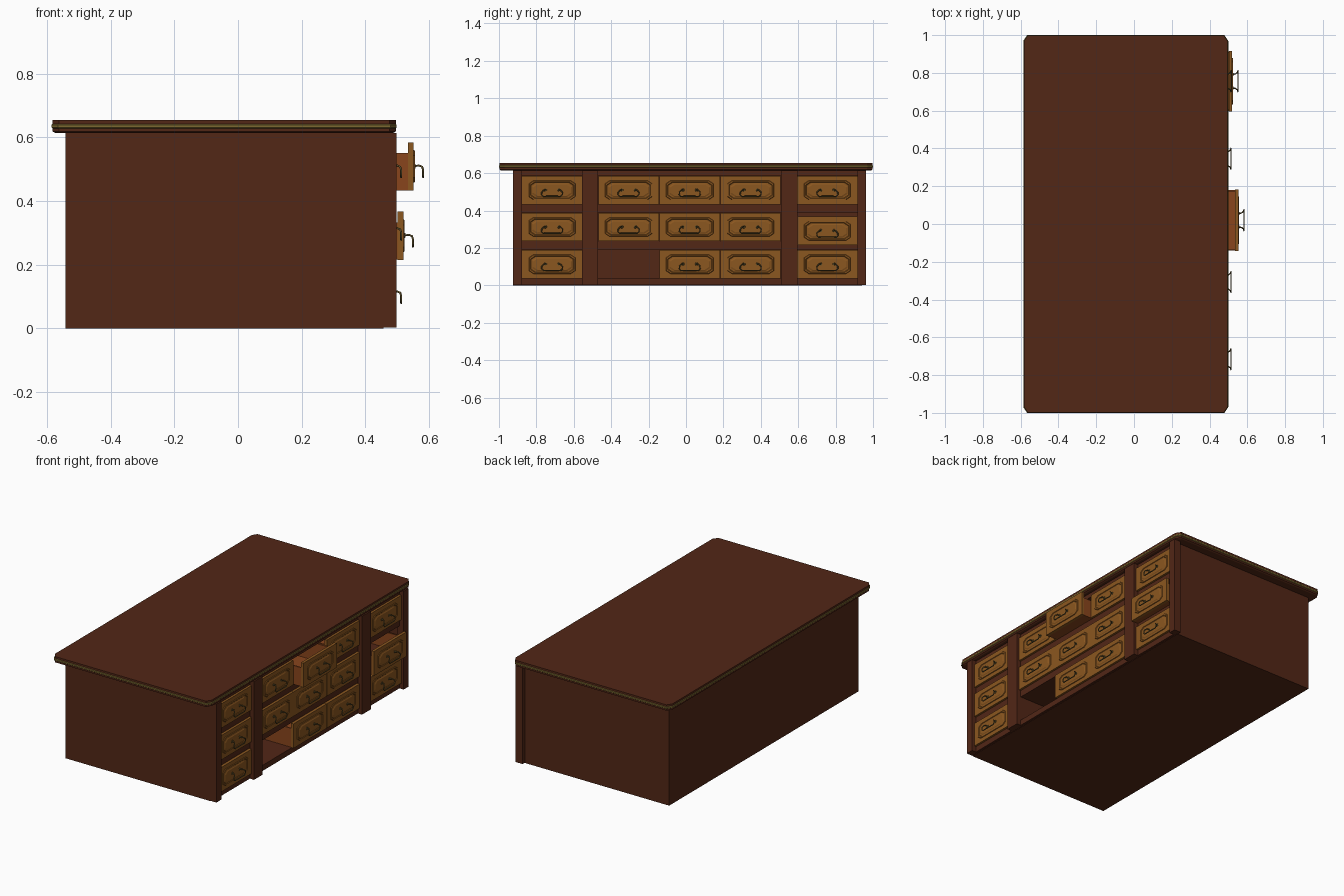
import bpy, bmesh
from mathutils import Vector

if "Cube" in bpy.data.objects:
    bpy.data.objects.remove(bpy.data.objects["Cube"])


def material(name, rgb):
    m = bpy.data.materials.new(name)
    m.diffuse_color = (*rgb, 1)
    m.use_nodes = True
    m.node_tree.nodes["Principled BSDF"].inputs["Base Color"].default_value = m.diffuse_color
    return m


DARK = material("dark_wood", (0.085, 0.02, 0.008))
FRONT = material("drawer_wood", (0.26, 0.095, 0.014))
BOX = material("drawer_box_wood", (0.25, 0.06, 0.012))
GOLD = material("gold_trim", (0.20, 0.14, 0.03))
BRASS = material("dark_brass", (0.12, 0.085, 0.025))


def finish(name, bm, mat):
    bmesh.ops.recalc_face_normals(bm, faces=bm.faces)
    me = bpy.data.meshes.new(name)
    bm.to_mesh(me)
    bm.free()
    me.materials.append(mat)
    ob = bpy.data.objects.new(name, me)
    bpy.context.collection.objects.link(ob)
    return ob


def add_box(bm, x0, x1, y0, y1, z0, z1):
    vs = bmesh.ops.create_cube(bm, size=1)["verts"]
    for v in vs:
        v.co = Vector(((x0 + x1) / 2 + v.co.x * (x1 - x0),
                       (y0 + y1) / 2 + v.co.y * (y1 - y0),
                       (z0 + z1) / 2 + v.co.z * (z1 - z0)))


def boxes(name, mat, *dims):
    bm = bmesh.new()
    for d in dims:
        add_box(bm, *d)
    return finish(name, bm, mat)


def octagon(a0, a1, b0, b1, ca, cb):
    return [(a0 + ca, b0), (a1 - ca, b0), (a1, b0 + cb), (a1, b1 - cb),
            (a1 - ca, b1), (a0 + ca, b1), (a0, b1 - cb), (a0, b0 + cb)]


def loft(name, rings, mat):
    """Closed solid through a list of matching point rings."""
    bm = bmesh.new()
    rows = [[bm.verts.new(p) for p in r] for r in rings]
    n = len(rows[0])
    for a, b in zip(rows, rows[1:]):
        for i in range(n):
            j = (i + 1) % n
            bm.faces.new((a[i], a[j], b[j], b[i]))
    bm.faces.new(rows[0])
    bm.faces.new(rows[-1])
    return finish(name, bm, mat)


# Table top: three stepped layers with clipped corners
def top_layer(name, mat, levels):
    loft(name, [[(x, y, z) for x, y in octagon(-0.586 + d, 0.499 - d, -1 + d, 1 - d, 0.02, 0.03)]
                for d, z in levels], mat)


top_layer("top_lower_moulding", DARK, [(0.012, 0.614), (0.003, 0.619), (0.003, 0.630)])
top_layer("top_gold_band", GOLD, [(0.003, 0.629), (0, 0.632), (0, 0.640), (0.003, 0.643)])
top_layer("top_board", DARK, [(0.003, 0.642), (0.003, 0.655)])

# Carcass shell, open to the front
XB, XF, YL, YR, T = -0.542, 0.457, -0.925, 0.94, 0.015
boxes("carcass", DARK,
      (XB, XB + T, YL, YR, 0, 0.615), (XB, XF, YL, YL + T, 0, 0.615),
      (XB, XF, YR - T, YR, 0, 0.615), (XB, XF, YL, YR, 0, T),
      (XB, XF, YL, YR, 0.600, 0.615))

# Front posts
POSTS = [(-0.925, -0.877), (-0.555, -0.470), (0.507, 0.595), (0.917, 0.963)]
for a, b in POSTS:
    boxes("front_post", DARK, (0.452, 0.499, a, b, 0.002, 0.614))
for a, b in POSTS[1:3]:
    boxes("divider", DARK, (XB + T, 0.46, a, b, 0.01, 0.605))

# Rails and shelves between the drawer rows
for z0, z1 in [(0.002, 0.037), (0.193, 0.236), (0.390, 0.433), (0.586, 0.614)]:
    for (_, a), (b, _) in zip(POSTS, POSTS[1:]):
        boxes("shelf_rail", DARK, (XB + T, 0.470, a, b, z0, z1))


# Bail handle: bent round bar plus two mounting plates
def handle(x, y, z):
    cu = bpy.data.curves.new("handle", "CURVE")
    cu.dimensions = "3D"
    cu.bevel_depth = 0.0033
    cu.bevel_resolution = 1
    cu.use_fill_caps = True
    half = [(0, 0.036, 0.008), (0.014, 0.038, 0.010), (0.024, 0.046, 0.006),
            (0.027, 0.055, -0.004), (0.027, 0.056, -0.017), (0.027, 0.046, -0.027),
            (0.027, 0.030, -0.026)]
    pts = half + [(a, -b, c) for a, b, c in reversed(half)]
    sp = cu.splines.new("POLY")
    sp.points.add(len(pts) - 1)
    for p, (a, b, c) in zip(sp.points, pts):
        p.co = (x + a, y + b, z + c, 1)
    cu.materials.append(BRASS)
    bpy.context.collection.objects.link(bpy.data.objects.new("handle", cu))
    for s in (-1, 1):
        c = y + s * 0.036
        loft("handle_plate", [[(px, a, b) for a, b in octagon(c - r, c + r, z + 0.008 - r, z + 0.008 + r, r * .6, r * .6)]
                              for px, r in ((x - 0.003, 0.010), (x + 0.003, 0.007))], BRASS)


# Drawer: slab front, raised clipped-corner moulding, open box behind
def drawer(y0, y1, z0, pull):
    z1, xf = z0 + 0.152, 0.487 + pull
    e = 0.001
    boxes("drawer_front", FRONT, (xf - 0.022, xf - 0.004, y0 + e, y1 - e, z0, z1))

    def ring(x, d):
        return [(x, a, b) for a, b in octagon(y0 + 0.036 + d, y1 - 0.036 - d,
                                              z0 + 0.024 + d * 0.9, z1 - 0.024 - d * 0.9, 0.024, 0.016)]
    loft("drawer_panel", [ring(xf - 0.006, 0), ring(xf, 0.003), ring(xf, 0.009),
                          ring(xf - 0.003, 0.012), ring(xf - 0.003, 0.018),
                          ring(xf, 0.024)], FRONT)
    xr, xe, zt, w = xf - 0.85, xf - 0.02, z0 + 0.118, 0.008
    a, b, zb = y0 + 0.003, y1 - 0.003, z0 + 0.001
    boxes("drawer_box", BOX,
          (xr, xe, a, a + w, zb, zt), (xr, xe, b - w, b, zb, zt),
          (xr, xr + w, a, b, zb, zt), (xr, xe, a, b, zb, zb + w))
    handle(xf - 0.001, (y0 + y1) / 2, z0 + 0.069)


COLS = [(-0.877, -0.555), (-0.470, -0.144), (-0.144, 0.184), (0.184, 0.507), (0.595, 0.917)]
ROWS = [0.037, 0.236, 0.433]
for c, (y0, y1) in enumerate(COLS):
    for r, z0 in enumerate(ROWS):
        if (c, r) == (1, 0):
            continue  # the missing drawer leaves an open bay
        pull = {(2, 2): 0.069, (4, 1): 0.037}.get((c, r), 0)
        drawer(y0, y1, 0.215 if (c, r) == (4, 1) else z0, pull)
